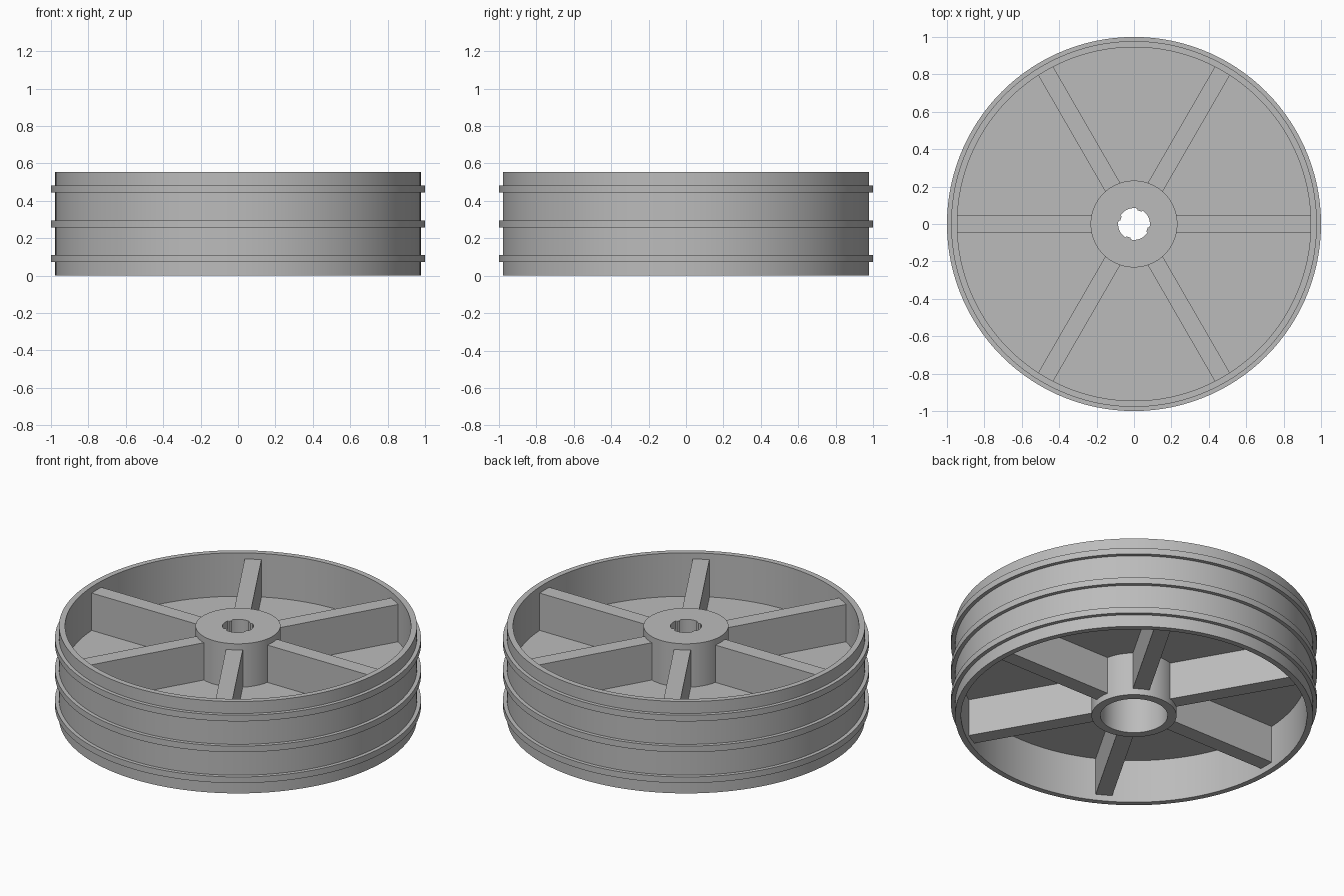
import bpy, bmesh, math
from mathutils import Matrix

cube = bpy.data.objects.get("Cube")
if cube:
    bpy.data.objects.remove(cube)

HEIGHT = 0.554
MID = HEIGHT / 2
SEGMENTS = 120

grey = bpy.data.materials.new("plain_grey")
grey.use_nodes = True
GREY = (0.5, 0.5, 0.5, 1)
grey.diffuse_color = GREY
grey.node_tree.nodes["Principled BSDF"].inputs["Base Color"].default_value = GREY


def finish(name, bm):
    bmesh.ops.recalc_face_normals(bm, faces=bm.faces)
    mesh = bpy.data.meshes.new(name)
    bm.to_mesh(mesh)
    bm.free()
    mesh.materials.append(grey)
    obj = bpy.data.objects.new(name, mesh)
    bpy.context.collection.objects.link(obj)
    bpy.ops.object.select_all(action="DESELECT")
    obj.select_set(True)
    bpy.context.view_layer.objects.active = obj
    bpy.ops.object.shade_smooth_by_angle(angle=math.radians(25))
    return obj


def lathe(name, profile):
    """Spin a closed (radius, z) profile; a radius may be a function of angle."""
    bm = bmesh.new()
    rings = []
    for i in range(SEGMENTS):
        a = math.tau * i / SEGMENTS
        ring = []
        for r, z in profile:
            rad = r(a) if callable(r) else r
            ring.append(bm.verts.new((rad * math.cos(a), rad * math.sin(a), z)))
        rings.append(ring)
    n = len(profile)
    for i in range(SEGMENTS):
        p, q = rings[i], rings[(i + 1) % SEGMENTS]
        for j in range(n):
            k = (j + 1) % n
            bm.faces.new((p[j], q[j], q[k], p[k]))
    return finish(name, bm)


# Rim: thin cylinder wall with three raised bands
INNER, OUTER, BAND = 0.945, 0.978, 1.0
outline = [(INNER, 0), (OUTER, 0)]
for centre in (0.091, MID, HEIGHT - 0.091):
    low, high = centre - 0.0185, centre + 0.0185
    outline += [(OUTER, low), (BAND, low), (BAND, high), (OUTER, high)]
outline += [(OUTER, HEIGHT), (INNER, HEIGHT)]
lathe("rim", outline)

# Web: thin plate across the middle
lathe("web", [(0.21, MID - 0.015), (0.955, MID - 0.015),
              (0.955, MID + 0.015), (0.21, MID + 0.015)])


# Hub: wide bore from below, narrow notched shaft hole through the top
def shaft_hole(a):
    notched = abs(math.cos(2 * a + math.pi / 4)) > 0.95
    return 0.076 if notched else 0.085


lathe("hub", [(0.184, 0), (0.232, 0), (0.232, HEIGHT),
              (shaft_hole, HEIGHT), (shaft_hole, MID), (0.184, MID)])

# Spokes: six straight ribs, a little lower than the rim on both sides
START, END, WIDTH, DROP = 0.215, 0.955, 0.092, 0.037
for i in range(6):
    bm = bmesh.new()
    bmesh.ops.create_cube(bm, size=1)
    shape = (Matrix.Rotation(i * math.tau / 6, 4, "Z")
             @ Matrix.Translation(((START + END) / 2, 0, MID))
             @ Matrix.Diagonal((END - START, WIDTH, HEIGHT - 2 * DROP, 1)))
    bmesh.ops.transform(bm, matrix=shape, verts=bm.verts)
    finish(f"spoke_{i + 1}", bm)
